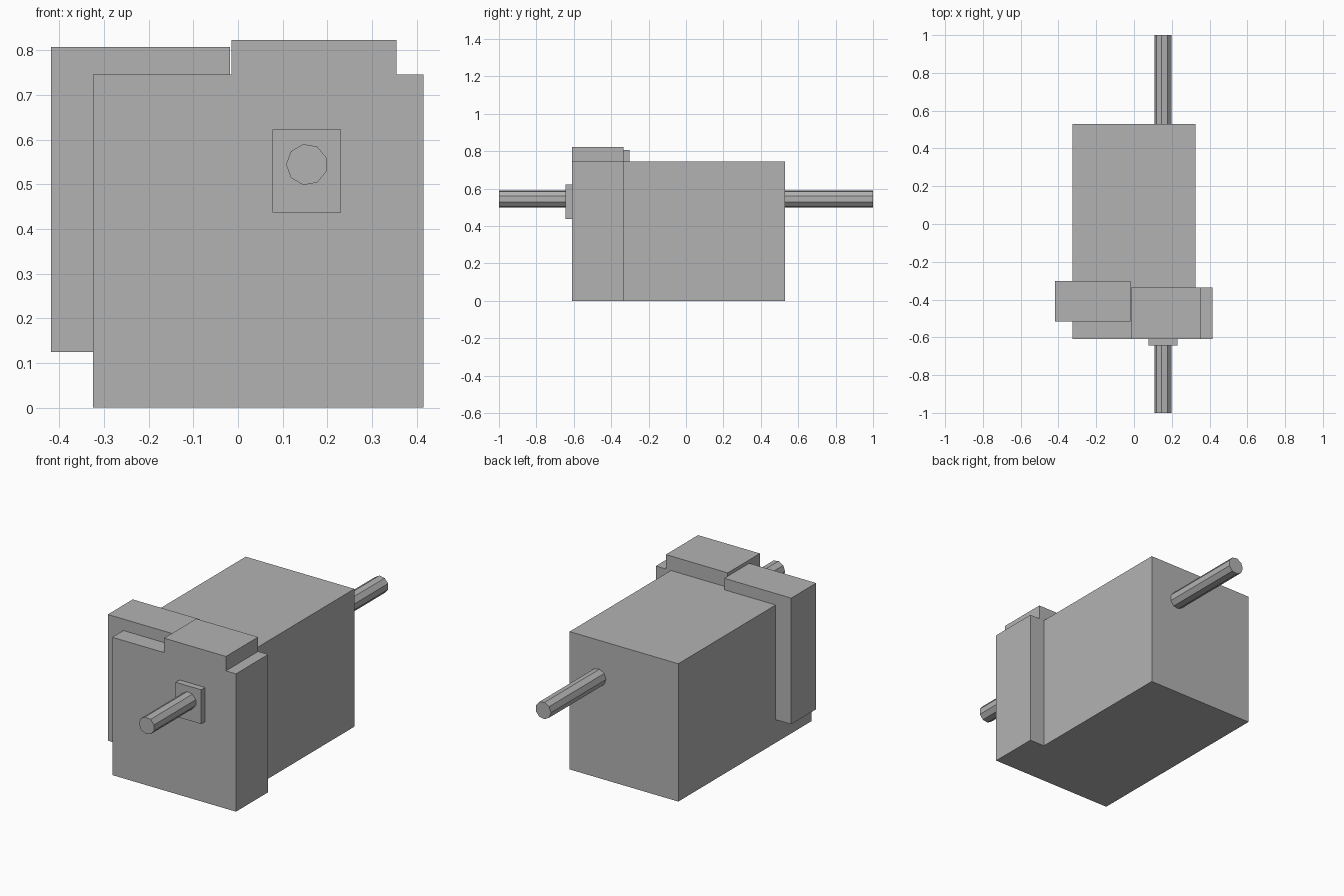
import bpy
import math
from mathutils import Matrix

cube = bpy.data.objects.get("Cube")
if cube:
    bpy.data.objects.remove(cube, do_unlink=True)

# Single plain grey for the whole machine
grey = bpy.data.materials.new("plain grey")
grey.use_nodes = True
colour = (0.45, 0.45, 0.45, 1)
grey.diffuse_color = colour
grey.node_tree.nodes["Principled BSDF"].inputs["Base Color"].default_value = colour


def box(name, x, y, z):
    """Box spanning the given (low, high) range on each axis."""
    spans = (x, y, z)
    bpy.ops.mesh.primitive_cube_add(size=1)
    ob = bpy.context.object
    ob.name = name
    centre = [(lo + hi) / 2 for lo, hi in spans]
    size = [hi - lo for lo, hi in spans]
    ob.data.transform(Matrix.Translation(centre) @ Matrix.Diagonal((*size, 1)))
    ob.data.materials.append(grey)
    return ob


front, collar_back, top = -0.61, -0.335, 0.745
side = 0.325

# Main housing and the front collar that widens it on the left
box("housing", (-side, side), (front, 0.53), (0, top))
box("left_collar", (side, 0.415), (front, collar_back), (0, top))

# Raised cap over the collar and the cover wrapping the right shoulder
box("top_cap", (-0.015, 0.355), (front, collar_back), (top, 0.823))
box("right_cover", (-0.418, -0.018), (-0.515, -0.302), (0.125, 0.807))

# Bearing plate where the shaft leaves the front
box("bearing_plate", (0.077, 0.23), (-0.643, front), (0.437, 0.622))

# Nine-sided shaft running right through the housing
bpy.ops.mesh.primitive_cylinder_add(vertices=9, radius=0.0464, depth=2)
shaft = bpy.context.object
shaft.name = "shaft"
shaft.data.transform(
    Matrix.Translation((0.154, 0, 0.544))
    @ Matrix.Rotation(math.radians(90), 4, "X")
    @ Matrix.Rotation(math.radians(90), 4, "Z"))
shaft.data.materials.append(grey)
